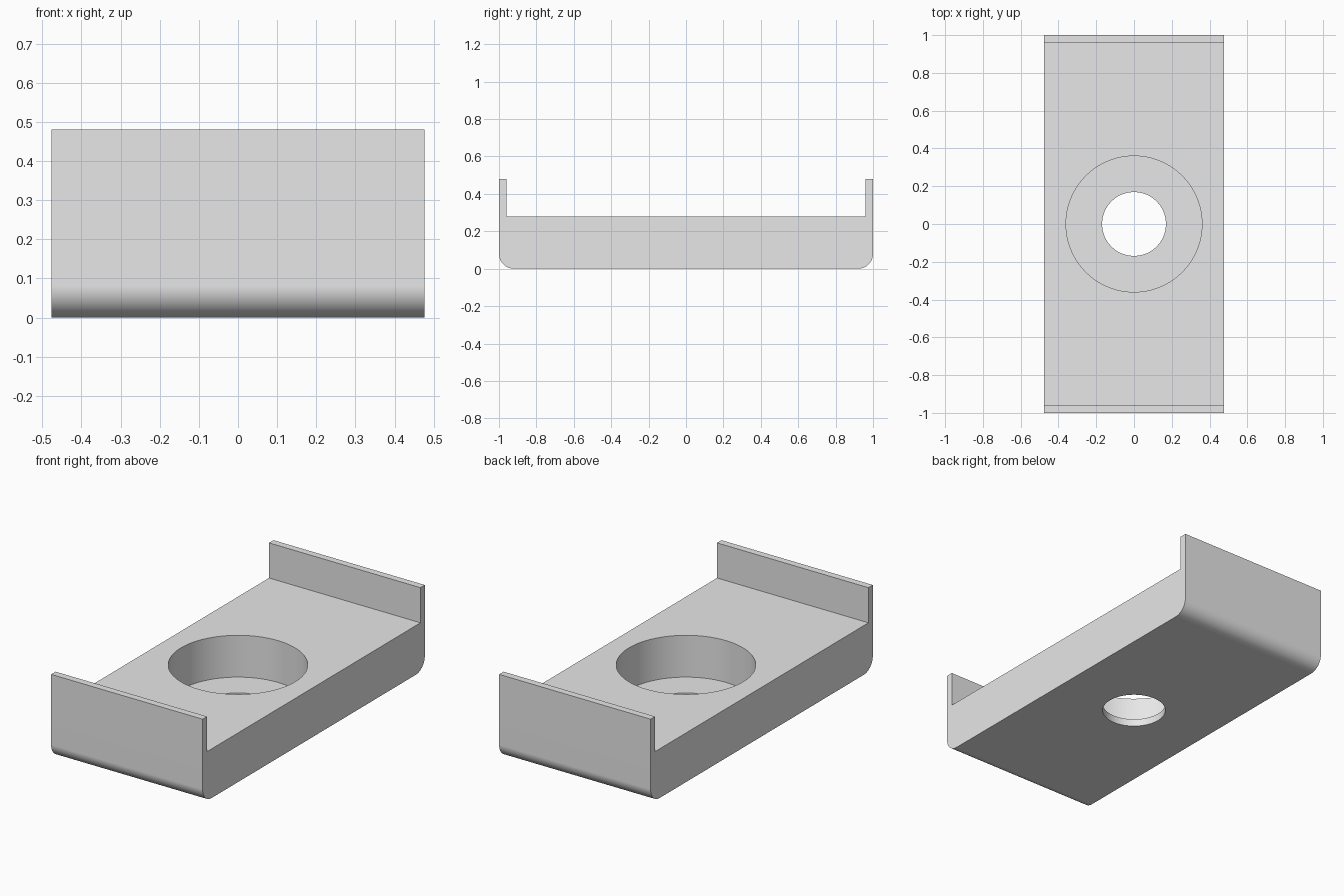
import bpy, math

cube = bpy.data.objects.get("Cube")
if cube:
    bpy.data.objects.remove(cube, do_unlink=True)

HALF_X, HALF_Y = 0.477, 1.0
DECK, TOP, WALL, ROUND = 0.28, 0.48, 0.04, 0.08
BORE_R, HOLE_R, FLOOR = 0.36, 0.169, 0.042

grey = bpy.data.materials.new("plain_grey")
grey.use_nodes = True
grey.diffuse_color = (0.8, 0.8, 0.8, 1)
grey.node_tree.nodes["Principled BSDF"].inputs["Base Color"].default_value = (0.8, 0.8, 0.8, 1)


def extrude_profile(name, profile):
    """Extrude a closed y-z outline across the full width."""
    n = len(profile)
    verts = [(x, y, z) for x in (-HALF_X, HALF_X) for y, z in profile]
    faces = [tuple(reversed(range(n))), tuple(range(n, 2 * n))]
    faces += [(i, (i + 1) % n, n + (i + 1) % n, n + i) for i in range(n)]
    mesh = bpy.data.meshes.new(name)
    mesh.from_pydata(verts, [], faces)
    obj = bpy.data.objects.new(name, mesh)
    bpy.context.collection.objects.link(obj)
    return obj


def cut_cylinder(target, radius, bottom, top):
    """Cut a vertical round hole between two heights."""
    bpy.ops.mesh.primitive_cylinder_add(vertices=96, radius=radius, depth=top - bottom,
                                        location=(0, 0, (top + bottom) / 2))
    cutter = bpy.context.object
    cutter.name = "hole_cutter"
    cutter.hide_render = True
    mod = target.modifiers.new("hole", 'BOOLEAN')
    mod.operation = 'DIFFERENCE'
    mod.solver = 'EXACT'
    mod.object = cutter
    bpy.context.view_layer.objects.active = target
    bpy.ops.object.modifier_apply(modifier=mod.name)
    bpy.data.objects.remove(cutter, do_unlink=True)


# Half outline: rounded bottom corner, end wall, lip and deck; then mirrored
arc = [math.radians(-90 + 90 * i / 16) for i in range(17)]
half = [(HALF_Y - ROUND + ROUND * math.cos(a), ROUND + ROUND * math.sin(a)) for a in arc]
half += [(HALF_Y, TOP), (HALF_Y - WALL, TOP), (HALF_Y - WALL, DECK)]
outline = half + [(-y, z) for y, z in reversed(half)]
block = extrude_profile("lipped_block", outline)
block.data.materials.append(grey)

# Wide counterbore from the deck, small through hole in its floor
cut_cylinder(block, BORE_R, FLOOR, TOP)
cut_cylinder(block, HOLE_R, -0.1, TOP)

# Smooth rounds with crisp edges
bpy.ops.object.select_all(action='DESELECT')
block.select_set(True)
bpy.context.view_layer.objects.active = block
bpy.ops.object.shade_smooth_by_angle(angle=math.radians(30))
weighted = block.modifiers.new("flat_face_normals", 'WEIGHTED_NORMAL')
weighted.keep_sharp = True
